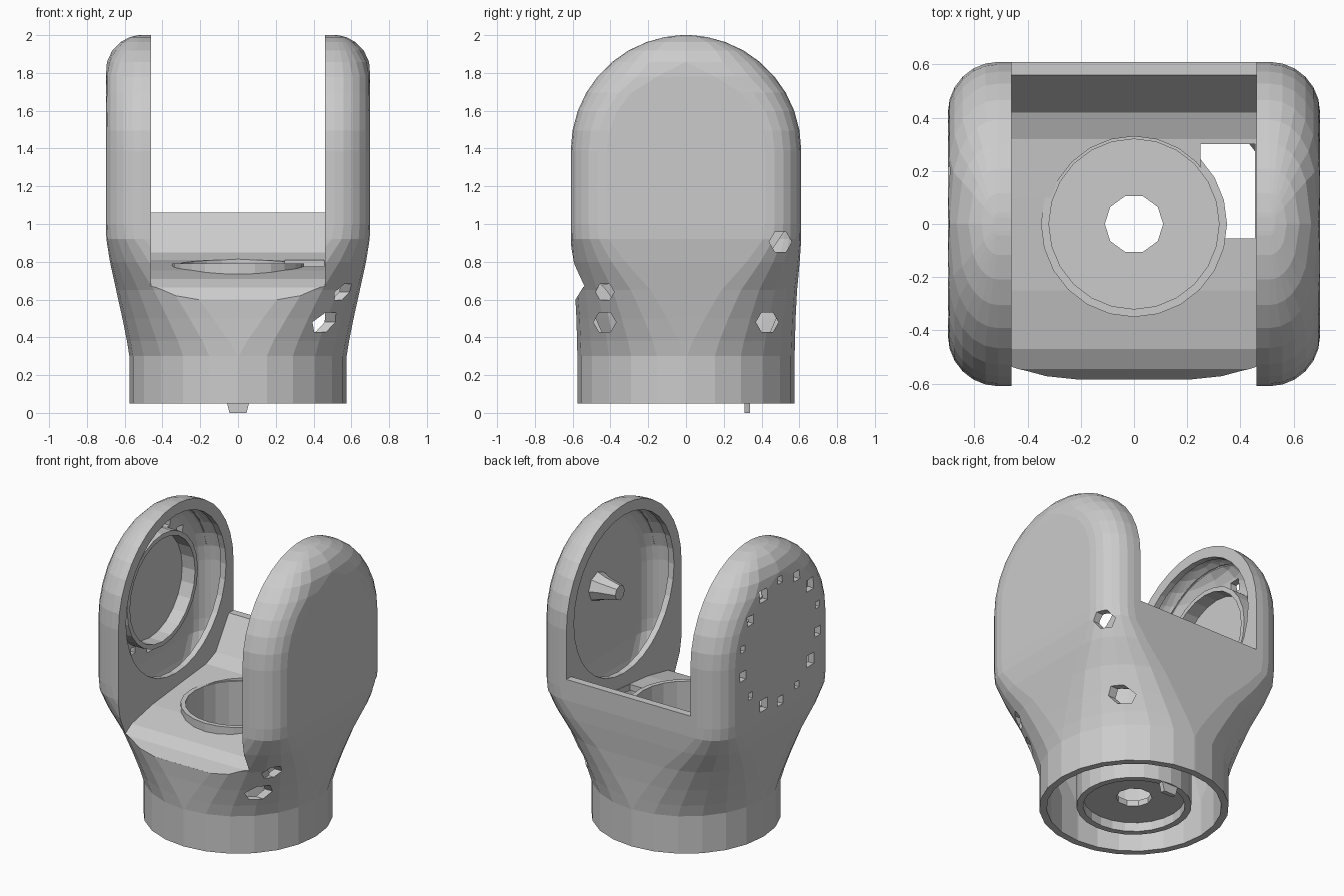
import bpy, bmesh, math
from mathutils import Matrix

if "Cube" in bpy.data.objects:
    bpy.data.objects.remove(bpy.data.objects["Cube"])

ZC, R = 1.39, 0.61      # centre and radius of the rounded ear tops


def loft(name, rings):
    """Closed solid through equal-length rings of points."""
    bm = bmesh.new()
    vs = [[bm.verts.new(p) for p in ring] for ring in rings]
    n = len(rings[0])
    for a, b in zip(vs, vs[1:]):
        for i in range(n):
            j = (i + 1) % n
            bm.faces.new((a[i], a[j], b[j], b[i]))
    bm.faces.new(vs[0][::-1])
    bm.faces.new(vs[-1])
    bmesh.ops.recalc_face_normals(bm, faces=bm.faces)
    me = bpy.data.meshes.new(name)
    bm.to_mesh(me)
    bm.free()
    ob = bpy.data.objects.new(name, me)
    bpy.context.collection.objects.link(ob)
    return ob


def box(name, x0, x1, y0, y1, z0, z1):
    return loft(name, [[(x, y0, z0), (x, y1, z0), (x, y1, z1), (x, y0, z1)] for x in (x0, x1)])


def circle_z(r, z, n=24):
    return [(r * math.cos(i * math.tau / n), r * math.sin(i * math.tau / n), z) for i in range(n)]


def circle_x(r, x, n=24, zc=1.4):
    return [(x, r * math.cos(i * math.tau / n), zc + r * math.sin(i * math.tau / n)) for i in range(n)]


def boolean(ob, cutter, op='DIFFERENCE'):
    m = ob.modifiers.new('cut', 'BOOLEAN')
    m.operation, m.object, m.solver = op, cutter, 'EXACT'
    bpy.context.view_layer.objects.active = ob
    bpy.ops.object.modifier_apply(modifier=m.name)
    bpy.data.objects.remove(cutter, do_unlink=True)


# height, half width, half depth, corner radius
TABLE = [(0, .575, .575, .57), (.3, .575, .575, .57), (.38, .588, .577, .54),
         (.5, .612, .58, .48), (.65, .645, .588, .40), (.8, .678, .602, .28),
         (.92, .697, .61, .20), (1.0, .70, .61, .19), (2.1, .70, .61, .19)]


def section(z, d, n=6):
    """Rounded-rectangle section at height z, inset by d; domed in y above ZC."""
    for a, b in zip(TABLE, TABLE[1:]):
        if a[0] <= z <= b[0]:
            t = (z - a[0]) / (b[0] - a[0])
            hx, hy, r = (a[k] + (b[k] - a[k]) * t - d for k in (1, 2, 3))
            break
    h = max(0, z - ZC)
    tmax = math.pi / 2
    if h > hy - r:
        tmax = math.acos(max(-1, min(1, (h - hy + r) / r)))
    quarter = []
    for i in range(n + 1):
        t = tmax * i / n
        rho = hy - r + r * math.cos(t)
        quarter.append((hx - r + r * math.sin(t), max(.0015, math.sqrt(max(0, rho * rho - h * h)))))
    ring = quarter + [(x, -y) for x, y in quarter[::-1]]
    ring += [(-x, -y) for x, y in quarter] + [(-x, y) for x, y in quarter[::-1]]
    return [(x, y, z) for x, y in ring]


def envelope(name, z0, d):
    zs = [z0, .3, .38, .5, .65, .8, .92, 1.0, 1.2, ZC]
    zs += [ZC + (R - d) * math.sin(math.radians(a)) for a in (10, 20, 30, 40, 50, 60, 70, 79, 86)]
    zs.append(ZC + R - d - .0005)
    return loft(name, [section(z, d) for z in zs])


def slot(name, half, drop):
    """Space between the ears, following the sloped floor."""
    prof = [(-.8, .52), (-.585, .60), (-.545, .665), (-.47, .71), (-.25, .755), (.1, .79),
            (.32, .81), (.42, .85), (.56, 1.06), (.8, 1.06), (.8, 2.3), (-.8, 2.3)]
    return loft(name, [[(x, y, z - drop) for y, z in prof] for x in (-half, half)])


# Hollow fork housing
housing = envelope('fork_housing', .05, 0)
cavity = envelope('cavity', 0, .045)
boolean(cavity, slot('floor_keep', .50, .04))
boolean(housing, slot('slot', .46, 0))
boolean(housing, cavity)

# Round openings in the inner ear faces
boolean(housing, loft('ear_opening', [circle_x(.53, -.6, 32), circle_x(.53, .6, 32)]))

# Centre bore and rectangular window in the floor
boolean(housing, loft('bore', [circle_z(.33, .5), circle_z(.33, 1.1)]))
boolean(housing, box('window', .25, .455, -.055, .30, .6, 1.0))

# Small openings on the right-hand corners
for x, y, z, s in ((.35, -.43, .48, .06), (.35, .43, .48, .06), (.51, -.43, .64, .05), (.51, .50, .905, .06)):
    ring = [(y + s * math.cos(i * math.tau / 6), z + s * math.sin(i * math.tau / 6)) for i in range(6)]
    boolean(housing, loft('port', [[(xx, a, b) for a, b in ring] for xx in (x, .85)]))

# Small vents around the disc on the left ear
for i in range(14):
    a = (i + .5) * math.tau / 14
    s = .022 + .008 * (i % 3)
    y, z = .405 * math.cos(a), 1.4 + .405 * math.sin(a)
    boolean(housing, box('vent', -.8, -.6, y - s, y + s, z - s, z + s))

# Socket cup: tube wall, base disc with hole
cup = loft('socket_cup', [circle_z(.35, .06), circle_z(.35, .79)])
boolean(cup, loft('upper', [circle_z(.32, .16), circle_z(.32, 1)]))
boolean(cup, loft('lower', [circle_z(.31, 0), circle_z(.31, .12)]))
boolean(cup, loft('hole', [circle_z(.11, 0, 10), circle_z(.11, .4, 10)]))

# Locating tab under the cup
loft('locating_tab', [[(-w, .31, z), (w, .31, z), (w, .34, z), (-w, .34, z)]
                      for z, w in ((0, .045), (.08, .065))])

# Bearing ring inside the left ear
ring = loft('bearing_ring', [circle_x(.375, -.665), circle_x(.375, -.56)])
boolean(ring, loft('ring_hole', [circle_x(.345, -.8), circle_x(.345, -.4)]))

# Pivot peg inside the right ear
loft('pivot_peg', [circle_x(.10, .665, 8), circle_x(.075, .60, 8), circle_x(.05, .49, 8)])
